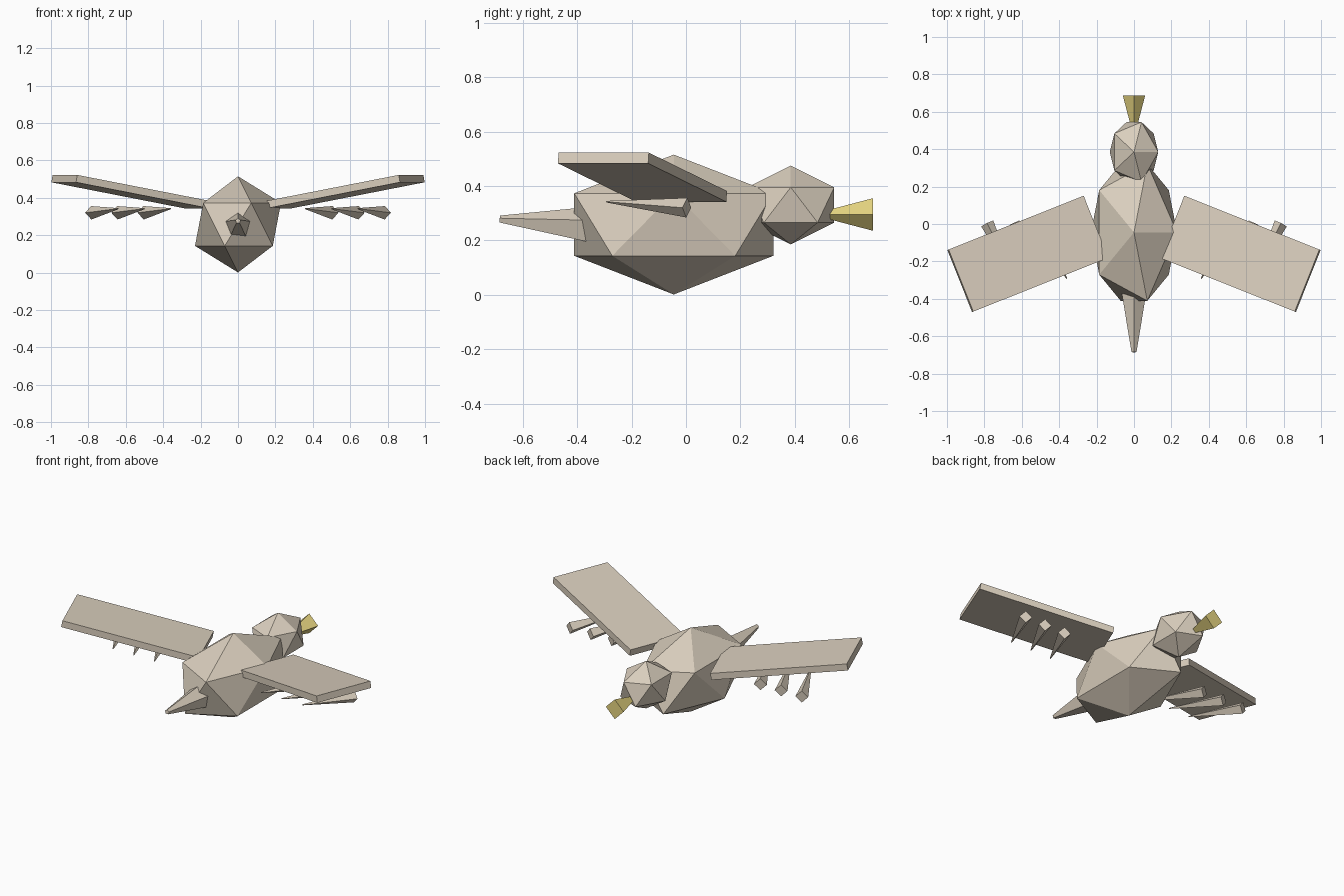
import bpy, bmesh
from math import radians, cos, sin, tau
from mathutils import Matrix, Vector

if "Cube" in bpy.data.objects:
    bpy.data.objects.remove(bpy.data.objects["Cube"])


def material(name, rgb):
    m = bpy.data.materials.new(name)
    m.diffuse_color = (*rgb, 1)
    m.use_nodes = True
    m.node_tree.nodes["Principled BSDF"].inputs["Base Color"].default_value = m.diffuse_color
    return m


PLUMAGE = material("plumage", (0.70, 0.62, 0.51))
GOLD = material("gold", (0.80, 0.67, 0.22))


def add_object(name, bm, mat):
    bmesh.ops.recalc_face_normals(bm, faces=bm.faces)
    mesh = bpy.data.meshes.new(name)
    bm.to_mesh(mesh)
    bm.free()
    mesh.materials.append(mat)
    obj = bpy.data.objects.new(name, mesh)
    bpy.context.collection.objects.link(obj)
    return obj


def ico(name, centre, radii):
    bpy.ops.mesh.primitive_ico_sphere_add(subdivisions=1, radius=1, location=centre)
    obj = bpy.context.object
    obj.name = name
    obj.scale = radii
    obj.data.materials.append(PLUMAGE)


def taper(name, start, end, r_start, r_end, sides, mat=PLUMAGE):
    """Tapered prism between two points, with one corner pointing up."""
    a, b = Vector(start), Vector(end)
    d = (b - a).normalized()
    side = d.cross(Vector((0, 0, 1))).normalized()
    up = side.cross(d)
    bm = bmesh.new()
    rings = [[bm.verts.new(p + r * (up * cos(tau * i / sides) + side * sin(tau * i / sides)))
              for i in range(sides)] for p, r in ((a, r_start), (b, r_end))]
    for ring in rings:
        bm.faces.new(ring)
    for i in range(sides):
        j = (i + 1) % sides
        bm.faces.new((rings[0][i], rings[0][j], rings[1][j], rings[1][i]))
    return add_object(name, bm, mat)


# Body and head: stretched icosahedra
ico("body", (0, -0.045, 0.258), (0.257, 0.43, 0.257))
ico("head", (0, 0.385, 0.33), (0.145, 0.188, 0.145))

# Beak flares outwards, tail narrows to the back
taper("beak", (0, 0.49, 0.295), (0, 0.688, 0.295), 0.008, 0.06, 4, GOLD)
taper("tail", (0, -0.33, 0.25), (0, -0.685, 0.277), 0.076, 0.014, 5)

for label, s in (("right", 1), ("left", -1)):
    # Wing: swept-back, raised slab
    bm = bmesh.new()
    bmesh.ops.create_cube(bm, size=1)
    pose = (Matrix.Translation((s * 0.5675, -0.16, 0.432))
            @ Matrix.Rotation(radians(-21.7 * s), 4, 'Z')
            @ Matrix.Rotation(radians(-10.3 * s), 4, 'Y')
            @ Matrix.Diagonal((0.79, 0.357, 0.04, 1)))
    bm.transform(pose)
    add_object(label + "_wing", bm, PLUMAGE)

    # Three feathers hanging below each wing
    for i in range(3):
        x = 0.36 + 0.14 * i
        taper(f"{label}_feather_{i + 1}", (s * x, -0.292, 0.342),
              (s * (x + 0.145), 0.003, 0.32), 0.003, 0.036, 4)
